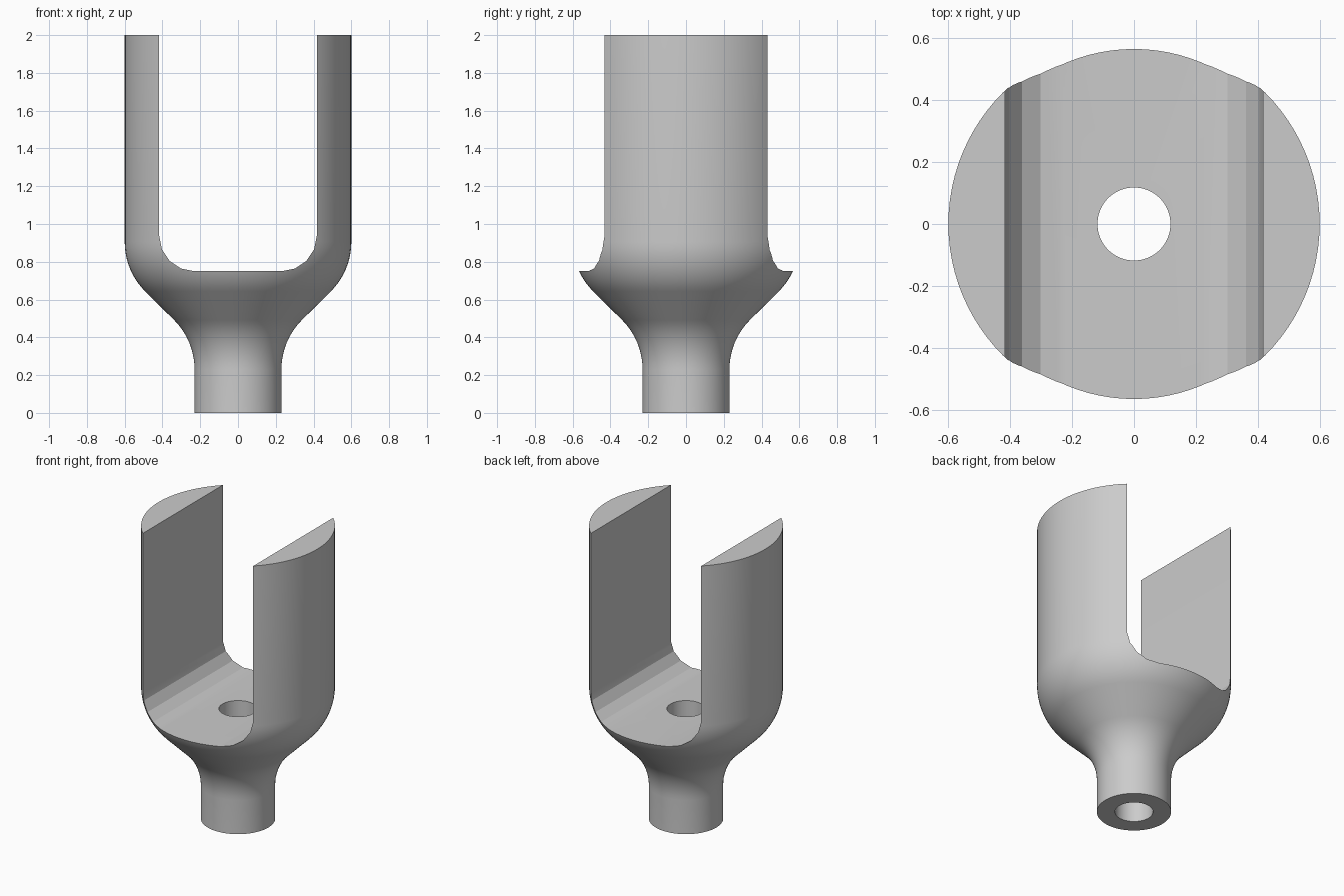
import bpy, bmesh
from math import sin, cos, pi, radians

cube = bpy.data.objects.get("Cube")
if cube:
    bpy.data.objects.remove(cube)

grey = bpy.data.materials.new("plain grey")
grey.use_nodes = True
colour = (0.6, 0.6, 0.6, 1)
grey.diffuse_color = colour
grey.node_tree.nodes["Principled BSDF"].inputs["Base Color"].default_value = colour


def arc(cx, cz, r, start, end, steps):
    angles = [radians(start + (end - start) * i / steps) for i in range(steps + 1)]
    return [(cx + r * cos(a), cz + r * sin(a)) for a in angles]


def make_object(name, bm):
    bmesh.ops.remove_doubles(bm, verts=bm.verts, dist=1e-5)
    bmesh.ops.recalc_face_normals(bm, faces=bm.faces)
    mesh = bpy.data.meshes.new(name)
    bm.to_mesh(mesh)
    bm.free()
    mesh.materials.append(grey)
    obj = bpy.data.objects.new(name, mesh)
    bpy.context.collection.objects.link(obj)
    return obj


# Turned body: hollow neck, flared shoulder and straight cup wall
bore, neck, wall, top, bend = 0.118, 0.23, 0.6, 2.0, 0.37
profile = [(bore, 0), (neck, 0)]
profile += arc(neck + bend, 0.23, bend, 180, 135, 10)
profile += arc(wall - bend, 0.905, bend, -45, 0, 10)
profile += [(wall, top), (bore, top)]
bm = bmesh.new()
verts = [bm.verts.new((x, 0, z)) for x, z in profile]
edges = [bm.edges.new((verts[i - 1], verts[i])) for i in range(len(verts))]
bmesh.ops.spin(bm, geom=verts + edges, cent=(0, 0, 0), axis=(0, 0, 1),
               angle=2 * pi, steps=96)
body = make_object("fork_body", bm)

# U-shaped slot running front to back, with rounded lower corners
slot, floor, fillet = 0.417, 0.75, 0.187
right = arc(slot - fillet, floor + fillet, fillet, -90, 0, 4) + [(slot, top + 0.2)]
outline = right + [(-x, z) for x, z in reversed(right)]
bm = bmesh.new()
face = bm.faces.new([bm.verts.new((x, -1, z)) for x, z in outline])
extruded = bmesh.ops.extrude_face_region(bm, geom=[face])["geom"]
bmesh.ops.translate(bm, vec=(0, 2, 0),
                    verts=[v for v in extruded if isinstance(v, bmesh.types.BMVert)])
cutter = make_object("slot_cutter", bm)
cutter.hide_render = True

cut = body.modifiers.new("slot", "BOOLEAN")
cut.operation = "DIFFERENCE"
cut.solver = "EXACT"
cut.object = cutter
bpy.context.view_layer.objects.active = body
body.select_set(True)
bpy.ops.object.modifier_apply(modifier=cut.name)
bpy.data.objects.remove(cutter)

# Smooth turned surfaces, crisp slot facets
bpy.ops.object.shade_smooth_by_angle(angle=radians(20))
